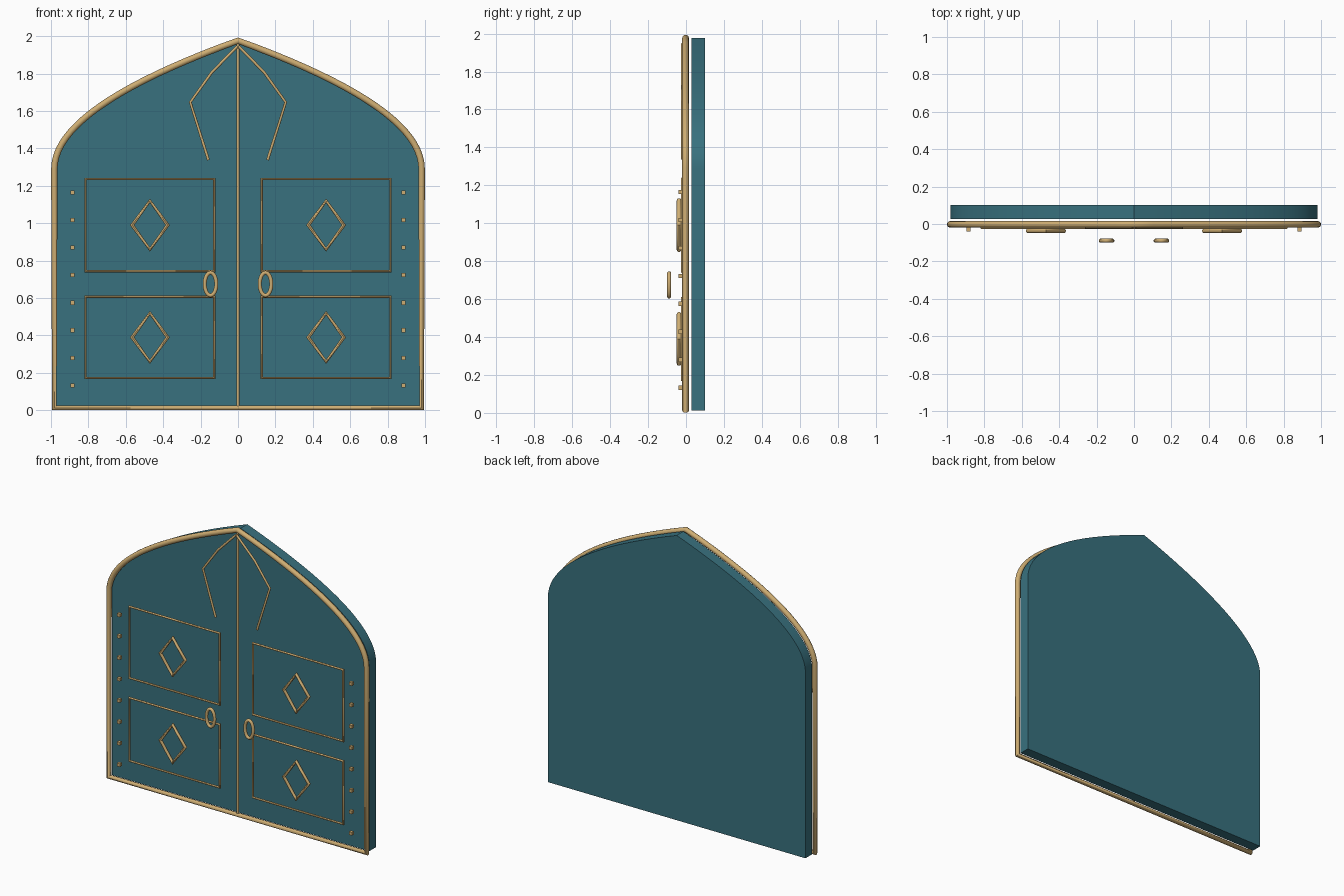
import bpy, bmesh, math

if "Cube" in bpy.data.objects:
    bpy.data.objects.remove(bpy.data.objects["Cube"])


def material(name, color):
    m = bpy.data.materials.new(name)
    m.diffuse_color = (*color, 1)
    m.use_nodes = True
    m.node_tree.nodes["Principled BSDF"].inputs["Base Color"].default_value = m.diffuse_color
    return m


TEAL = material("teal_paint", (0.04, 0.165, 0.21))
GOLD = material("gold_trim", (0.62, 0.42, 0.17))


def finish(ob, mat, angle=40):
    ob.data.materials.clear()
    ob.data.materials.append(mat)
    bpy.ops.object.select_all(action='DESELECT')
    ob.select_set(True)
    bpy.context.view_layer.objects.active = ob
    if ob.type == 'CURVE':
        bpy.ops.object.convert(target='MESH')
    bpy.ops.object.shade_smooth_by_angle(angle=math.radians(angle))


def tube(name, pts, y, radius, closed=True):
    """Round moulding along a path of (x, z) points."""
    cu = bpy.data.curves.new(name, 'CURVE')
    cu.dimensions = '3D'
    cu.bevel_depth = radius
    cu.bevel_resolution = 3
    cu.use_fill_caps = True
    sp = cu.splines.new('POLY')
    sp.points.add(len(pts) - 1)
    for p, (x, z) in zip(sp.points, pts):
        p.co = (x, y, z, 1)
    sp.use_cyclic_u = closed
    ob = bpy.data.objects.new(name, cu)
    bpy.context.collection.objects.link(ob)
    finish(ob, GOLD)


# pointed-arch outline shared by door slab and frame
W, BASE, SPRING, APEX, CTRL = 0.982, 0.013, 1.29, 1.976, 1.62
N = 20
right = []
for i in range(N + 1):
    t = i / N
    x = W * (1 - t) ** 2 + 2 * W * t * (1 - t)
    z = SPRING * (1 - t) ** 2 + 2 * CTRL * t * (1 - t) + APEX * t * t
    right.append((x, z))
outline = [(-W, BASE), (W, BASE)] + right + [(-x, z) for x, z in reversed(right[:-1])]

# door slab
bm = bmesh.new()
face = bm.faces.new([bm.verts.new((x, 0.028, z)) for x, z in outline])
ext = bmesh.ops.extrude_face_region(bm, geom=[face])
bmesh.ops.translate(bm, vec=(0, 0.073, 0),
                    verts=[v for v in ext["geom"] if isinstance(v, bmesh.types.BMVert)])
bmesh.ops.recalc_face_normals(bm, faces=bm.faces)
me = bpy.data.meshes.new("door_slab")
bm.to_mesh(me)
bm.free()
slab = bpy.data.objects.new("door_slab", me)
bpy.context.collection.objects.link(slab)
finish(slab, TEAL, 30)

# outer frame and centre seam
tube("arch_frame", outline, -0.002, 0.018)
tube("centre_seam", [(0, BASE), (0, APEX - 0.01)], -0.003, 0.008, False)

for side, s in (("left", -1), ("right", 1)):
    # rectangular panel mouldings
    for row, z0, z1 in (("lower", 0.173, 0.607), ("upper", 0.744, 1.236)):
        tube(f"{side}_{row}_panel_moulding",
             [(s * 0.127, z0), (s * 0.815, z0), (s * 0.815, z1), (s * 0.127, z1)],
             -0.018, 0.009)
    # diamond ornaments
    for row, zc in (("lower", 0.39), ("upper", 0.99)):
        tube(f"{side}_{row}_diamond",
             [(s * 0.471 + 0.095, zc), (s * 0.471, zc + 0.13),
              (s * 0.471 - 0.095, zc), (s * 0.471, zc - 0.13)], -0.037, 0.012)
    # half of the leaf ornament under the arch point
    tube(f"{side}_leaf_moulding",
         [(s * 0.002, 1.947), (s * 0.14, 1.807), (s * 0.255, 1.647), (s * 0.158, 1.338)],
         -0.018, 0.008, False)
    # oval ring handle
    ring = [(s * 0.147 + 0.031 * math.cos(a), 0.675 + 0.061 * math.sin(a))
            for a in (i * math.tau / 32 for i in range(32))]
    tube(f"{side}_ring_handle", ring, -0.089, 0.011)
    # column of studs
    for i in range(8):
        bpy.ops.mesh.primitive_cube_add(size=0.022,
                                        location=(s * 0.885, -0.028, 0.133 + i * 0.1474))
        stud = bpy.context.object
        stud.name = f"{side}_stud_{i + 1}"
        stud.data.materials.append(GOLD)
